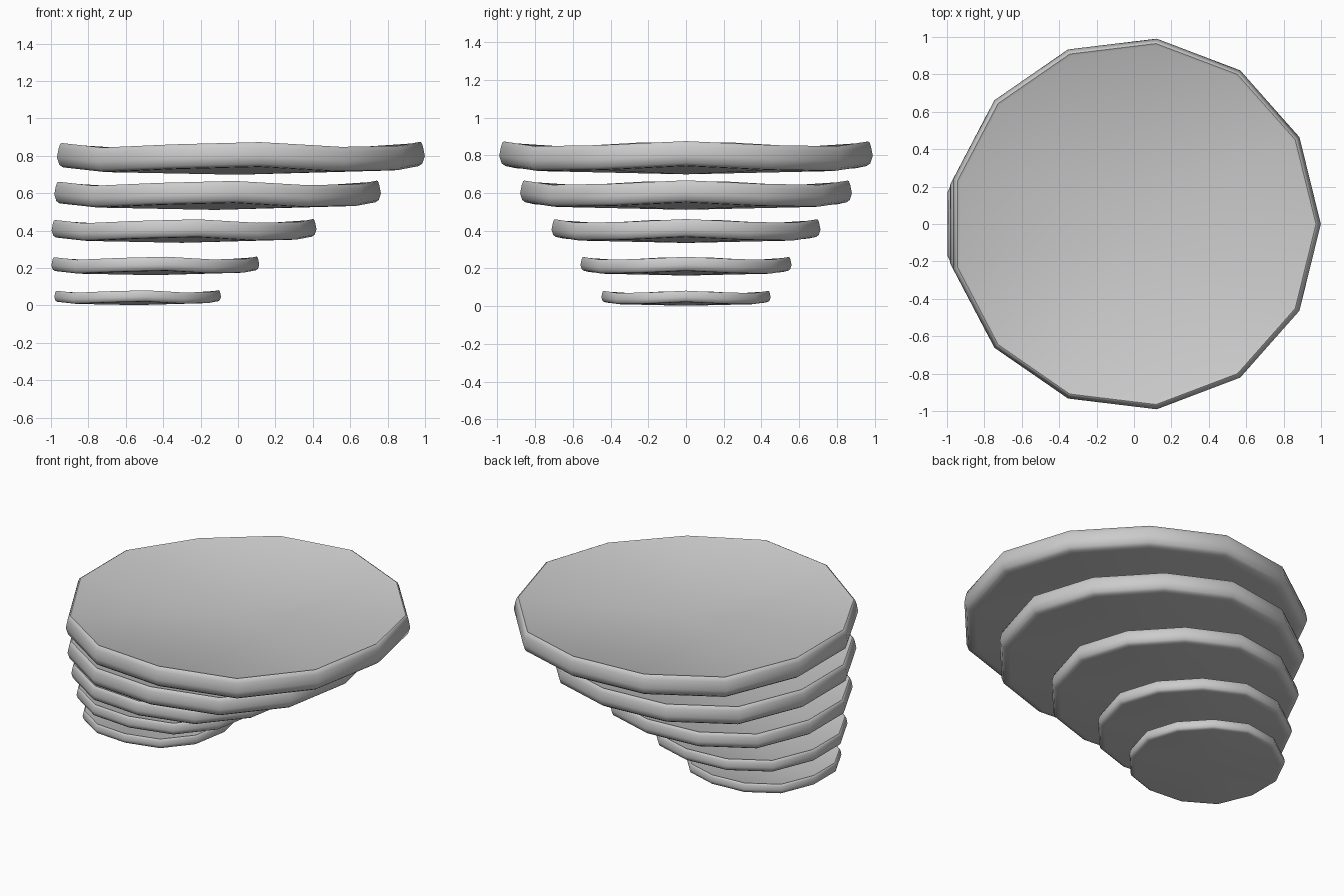
import bpy, bmesh, math

if "Cube" in bpy.data.objects:
    bpy.data.objects.remove(bpy.data.objects["Cube"])

SIDES = 13
# Unit pad cross-section (radius, height), from under-rim up to top lip
RIM = [(0.930, 0.043), (0.965, 0.046), (0.985, 0.060), (0.998, 0.100),
       (0.988, 0.150), (0.980, 0.172), (0.972, 0.176), (0.958, 0.169)]
WAVE = 0.032  # four gentle lobes around the rim


def ring(bm, r, z):
    verts = []
    for i in range(SIDES):
        a = 2 * math.pi * i / SIDES
        lift = WAVE * (math.cos(4 * a) - 1) / 2 * r
        verts.append(bm.verts.new((r * math.cos(a), r * math.sin(a), z + lift)))
    return verts


def pad(name, x, z, size):
    bm = bmesh.new()
    rings = [ring(bm, r, h) for r, h in RIM]
    for lo, hi in zip(rings, rings[1:]):
        for i in range(SIDES):
            j = (i + 1) % SIDES
            bm.faces.new((lo[i], lo[j], hi[j], hi[i]))
    # Shallow dished underside and top
    under = bm.verts.new((0, 0, 0))
    top = bm.verts.new((0, 0, 0.105))
    for i in range(SIDES):
        j = (i + 1) % SIDES
        bm.faces.new((under, rings[0][j], rings[0][i]))
        bm.faces.new((top, rings[-1][i], rings[-1][j]))
    bmesh.ops.recalc_face_normals(bm, faces=bm.faces)
    bmesh.ops.scale(bm, vec=(size, size, size), verts=bm.verts)
    mesh = bpy.data.meshes.new(name)
    bm.to_mesh(mesh)
    bm.free()
    obj = bpy.data.objects.new(name, mesh)
    obj.location = (x, 0, z)
    bpy.context.collection.objects.link(obj)
    bpy.ops.object.select_all(action='DESELECT')
    obj.select_set(True)
    bpy.context.view_layer.objects.active = obj
    bpy.ops.object.shade_smooth_by_angle(angle=math.radians(45))


# Stack of pads, leaning out to the right as they grow: x, base height, radius
TIERS = [(-0.543, 0.002, 0.453), (-0.450, 0.162, 0.565), (-0.299, 0.335, 0.72),
         (-0.122, 0.511, 0.888), (0.001, 0.699, 1.0)]
for n, (x, z, r) in enumerate(TIERS, 1):
    pad(f"shelf_tier_{n}", x, z, r)
